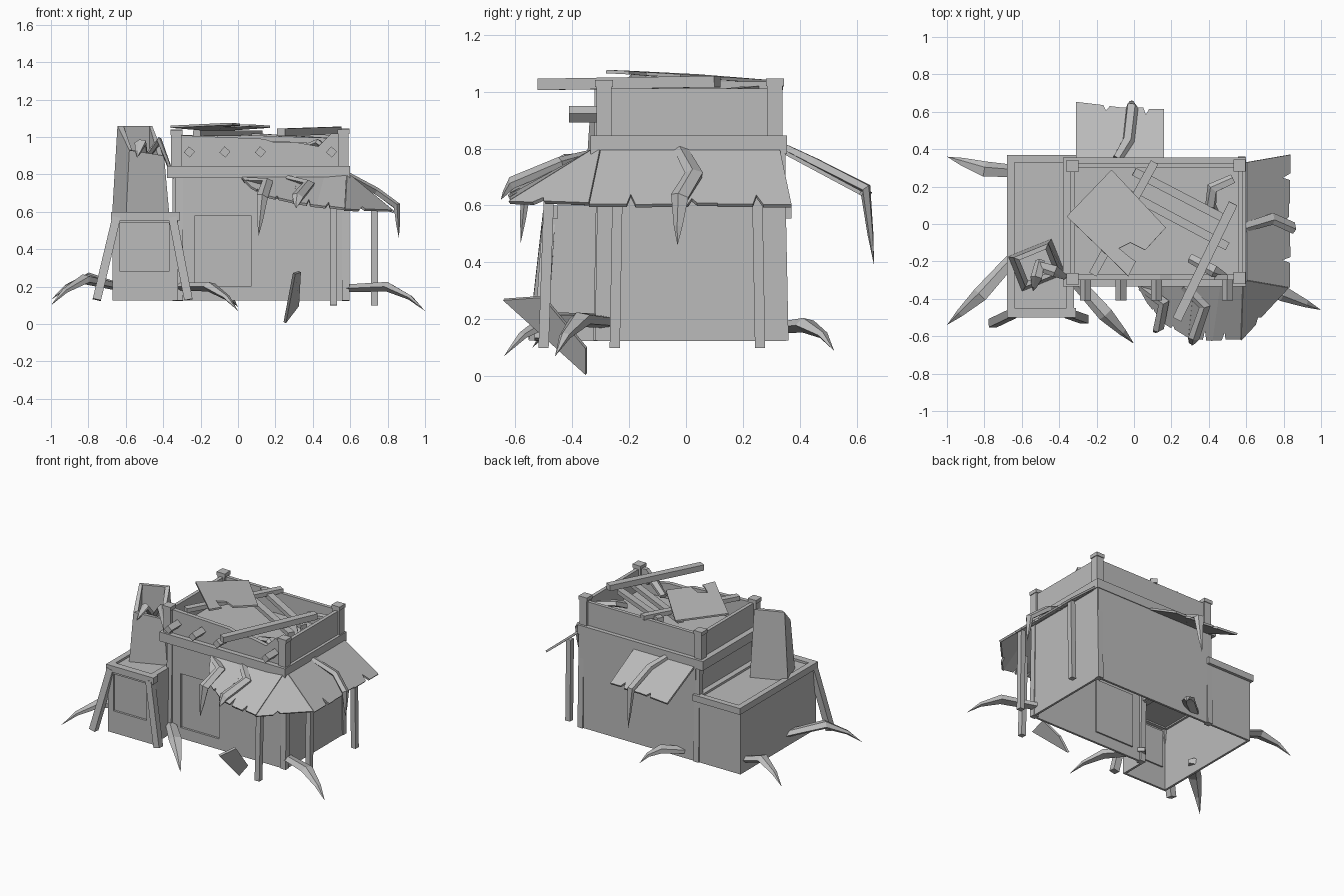
import bpy, bmesh, math, random
from mathutils import Vector, Matrix

random.seed(4)
cube = bpy.data.objects.get("Cube")
if cube:
    bpy.data.objects.remove(cube)

grey = bpy.data.materials.new("plain_grey")
grey.use_nodes = True
tone = (0.5, 0.5, 0.5, 1)
grey.diffuse_color = tone
grey.node_tree.nodes["Principled BSDF"].inputs["Base Color"].default_value = tone


def finish(name, bm):
    bmesh.ops.recalc_face_normals(bm, faces=bm.faces)
    mesh = bpy.data.meshes.new(name)
    bm.to_mesh(mesh)
    bm.free()
    mesh.materials.append(grey)
    ob = bpy.data.objects.new(name, mesh)
    bpy.context.collection.objects.link(ob)
    return ob


def box(name, x, y, z):
    """Box from three (low, high) extents."""
    bm = bmesh.new()
    bmesh.ops.create_cube(bm, size=1)
    for v in bm.verts:
        v.co = [(a + b) / 2 + c * (b - a) for (a, b), c in zip((x, y, z), v.co)]
    return finish(name, bm)


def beam(name, a, b, w, h):
    """Straight timber between two points, w wide and h high."""
    a, b = Vector(a), Vector(b)
    d = b - a
    ref = Vector((0, 1, 0)) if abs(d.z) > d.length * 0.7 else Vector((0, 0, 1))
    side = d.cross(ref).normalized()
    up = side.cross(d).normalized()
    bm = bmesh.new()
    ends = [[bm.verts.new(p + side * i * w / 2 + up * j * h / 2)
             for i, j in ((-1, -1), (1, -1), (1, 1), (-1, 1))] for p in (a, b)]
    for k in range(4):
        n = (k + 1) % 4
        bm.faces.new((ends[0][k], ends[0][n], ends[1][n], ends[1][k]))
    for e in ends:
        bm.faces.new(e)
    return finish(name, bm)


def sheet(name, outline, thick):
    """Thin board from a 3D outline."""
    bm = bmesh.new()
    bm.faces.new([bm.verts.new(p) for p in outline])
    ob = finish(name, bm)
    mod = ob.modifiers.new("thickness", "SOLIDIFY")
    mod.thickness, mod.offset = thick, 0
    return ob


def root(name, path, r, lift):
    """Angular root: thick at the bend, pointed at the tip."""
    pts = [Vector(p) for p in path]
    # an extra knuckle near the tip, raised on the spreading base roots
    pts.insert(-1, pts[-2].lerp(pts[-1], 0.6) + Vector((0, 0, lift)))
    last = len(pts) - 2
    radii = [r * 0.8] + [r] * (last - 1) + [r * 0.5]
    bm = bmesh.new()
    rings = []
    side = None
    for i, p in enumerate(pts[:-1]):
        d = (pts[i + 1] - pts[max(i - 1, 0)]).normalized()
        if side is None:
            side = d.cross(Vector((0, 0, 1)))
        side = (side - d * side.dot(d)).normalized()
        up = side.cross(d)
        rings.append([bm.verts.new(p + radii[i] * (side * math.cos(t) + up * 0.6 * math.sin(t)))
                      for t in [k * math.tau / 5 for k in range(5)]])
    tip = bm.verts.new(pts[-1])
    bm.faces.new(rings[0])
    for i, ring in enumerate(rings):
        for k in range(5):
            n = (k + 1) % 5
            if i < last:
                bm.faces.new((ring[k], ring[n], rings[i + 1][n], rings[i + 1][k]))
            else:
                bm.faces.new((ring[k], ring[n], tip))
    return finish(name, bm)


def awning(name, top, low, thick=0.014):
    """Row of sloping boards with a nick at each lower edge."""
    for i in range(len(top) - 1):
        a, b, c, d = [Vector(p) for p in (top[i], top[i + 1], low[i + 1], low[i])]
        m = d.lerp(c, random.uniform(0.3, 0.7))
        up = (a.lerp(b, 0.5) - m) * random.uniform(0.08, 0.2)
        w = (c - d) * 0.07
        drop = (c - b) * random.uniform(-0.04, 0.02)
        sheet(f"{name}_{i + 1}", [a, b, c + drop, m + w + drop, m + up, m - w, d], thick)


def framed_wall(name, x, z, hole_x, hole_z, y):
    box(name + "_left", (x[0], hole_x[0]), y, z)
    box(name + "_right", (hole_x[1], x[1]), y, z)
    box(name + "_under", hole_x, y, (z[0], hole_z[0]))
    box(name + "_over", hole_x, y, (hole_z[1], z[1]))


# Main lower storey, open underneath and into the annex
low_z = (0.125, 0.8)
framed_wall("front_wall", (-0.32, 0.59), low_z, (-0.23, 0.07), (0.2, 0.58), (-0.31, -0.295))
box("door_panel", (-0.23, 0.07), (-0.295, -0.285), (0.2, 0.58))
box("back_wall", (-0.32, 0.59), (0.335, 0.35), low_z)
box("side_wall_left", (0.575, 0.59), (-0.295, 0.335), low_z)
box("side_wall_right", (-0.32, -0.305), (-0.295, 0.335), (0.56, 0.8))
for i, (px, py) in enumerate([(-0.33, 0.34), (0.575, 0.34), (0.575, -0.3), (-0.315, -0.305)]):
    beam(f"lower_corner_post_{i + 1}", (px, py, 0.125), (px, py * 0.96, 0.79), 0.04, 0.04)

# Band and parapet storey
box("band_front", (-0.38, 0.6), (-0.335, -0.28), (0.78, 0.845))
box("band_back", (-0.38, 0.6), (0.3, 0.355), (0.78, 0.845))
box("band_left", (0.54, 0.6), (-0.28, 0.3), (0.78, 0.845))
box("band_right", (-0.38, -0.3), (-0.28, 0.3), (0.78, 0.845))
box("roof_floor", (-0.32, 0.57), (-0.3, 0.32), (0.835, 0.86))
box("parapet_back", (-0.33, 0.57), (0.3, 0.325), (0.84, 1.01))
box("parapet_left", (0.555, 0.58), (-0.28, 0.31), (0.84, 1.01))
box("parapet_right", (-0.34, -0.315), (-0.28, 0.31), (0.84, 1.01))
profile = [(-0.32, 0.84), (0.56, 0.84), (0.56, 1.02), (0.5, 1.02), (0.43, 0.95),
           (0.32, 0.97), (0.2, 0.97), (0.14, 0.99), (-0.32, 1.01)]
sheet("parapet_front", [(x, -0.285, z) for x, z in profile], 0.03)
for i, (px, py, t) in enumerate([(-0.33, 0.31, 1.04), (0.565, 0.312, 1.045),
                                 (0.565, -0.288, 1.04), (-0.33, -0.295, 1.035)]):
    box(f"upper_corner_post_{i + 1}", (px - 0.027, px + 0.027), (py - 0.027, py + 0.027), (0.82, t))
    box(f"post_cap_{i + 1}", (px - 0.032, px + 0.032), (py - 0.032, py + 0.032), (t - 0.025, t))
for i, x in enumerate((-0.26, -0.07, 0.12, 0.5)):
    peg = box(f"beam_end_{i + 1}", (-0.021, 0.021), (-0.41, -0.28), (-0.021, 0.021))
    peg.data.transform(Matrix.Translation((x, 0, 0.92)) @ Matrix.Rotation(math.radians(40), 4, 'Y'))

# Side annex, open underneath, with recessed panel and rimmed top
annex_z = (0.125, 0.565)
box("annex_outer_wall", (-0.67, -0.655), (-0.475, 0.335), annex_z)
box("annex_inner_wall", (-0.335, -0.32), (-0.475, -0.31), annex_z)
box("annex_back_wall", (-0.67, -0.32), (0.335, 0.35), annex_z)
framed_wall("annex_front", (-0.67, -0.32), annex_z, (-0.63, -0.37), (0.28, 0.54), (-0.49, -0.475))
box("annex_panel", (-0.63, -0.37), (-0.475, -0.465), (0.28, 0.54))
box("annex_top", (-0.67, -0.32), (-0.49, 0.36), (0.565, 0.585))
for nm, ex, ey in (("front", (-0.68, -0.31), (-0.5, -0.45)), ("back", (-0.68, -0.31), (0.33, 0.37)),
                   ("outer", (-0.68, -0.64), (-0.45, 0.33)), ("inner", (-0.36, -0.32), (-0.45, 0.33))):
    box("annex_rim_" + nm, ex, ey, (0.555, 0.6))
beam("annex_leg_outer", (-0.755, -0.53, 0.13), (-0.65, -0.48, 0.57), 0.045, 0.045)
beam("annex_leg_inner", (-0.265, -0.51, 0.13), (-0.35, -0.48, 0.57), 0.045, 0.045)

# Broken tapering chimney, hollow at the top
bm = bmesh.new()
turn = Matrix.Rotation(math.radians(22), 3, 'Z')
corners = [(-1, -1), (1, -1), (1, 1), (-1, 1)]


def chimney_ring(sx, sy, heights):
    return [bm.verts.new(turn @ Vector((i * sx, j * sy, 0)) + Vector((-0.52, -0.22, h)))
            for (i, j), h in zip(corners, heights)]


rims = (0.93, 0.9, 1.06, 1.06)
rings = [chimney_ring(0.125, 0.1, (0.58,) * 4), chimney_ring(0.1, 0.085, rims),
         chimney_ring(0.075, 0.06, rims), chimney_ring(0.08, 0.065, (0.72,) * 4)]
for lo, hi in zip(rings, rings[1:]):
    for k in range(4):
        bm.faces.new((lo[k], lo[(k + 1) % 4], hi[(k + 1) % 4], hi[k]))
bm.faces.new(rings[3])
bm.faces.new(rings[0])
finish("chimney", bm)

# Awnings: front, corner and side in one sweep, plus the back one
awning("awning",
       [(0.02, -0.33, 0.78), (0.16, -0.33, 0.78), (0.32, -0.33, 0.78), (0.46, -0.33, 0.78),
        (0.58, -0.33, 0.79), (0.6, -0.3, 0.79), (0.6, -0.1, 0.79), (0.6, 0.1, 0.79), (0.6, 0.33, 0.79)],
       [(0.07, -0.42, 0.73), (0.16, -0.53, 0.68), (0.29, -0.61, 0.65), (0.42, -0.62, 0.63),
        (0.57, -0.62, 0.61), (0.83, -0.34, 0.6), (0.83, -0.12, 0.6), (0.83, 0.11, 0.6), (0.83, 0.37, 0.6)])
awning("back_awning", [(-0.31, 0.34, 0.79), (-0.06, 0.34, 0.79), (0.16, 0.34, 0.79)],
       [(-0.31, 0.65, 0.64), (-0.06, 0.62, 0.64), (0.16, 0.62, 0.64)])
for i, (x, y, t) in enumerate([(0.51, -0.5, 0.67), (0.73, -0.25, 0.67), (0.73, 0.26, 0.67)]):
    beam(f"awning_post_{i + 1}", (x, y, 0.1), (x, y * 0.96, t), 0.036, 0.036)

# Boards thrown over the roof
sheet("roof_sheet", [(-0.36, 0.04, 1.055), (-0.12, 0.29, 1.035), (0.17, -0.02, 1.055), (0.06, -0.14, 1.062),
                     (-0.02, -0.1, 1.06), (-0.08, -0.13, 1.06), (-0.02, -0.18, 1.065), (0.01, -0.2, 1.066),
                     (-0.03, -0.28, 1.07), (-0.09, -0.22, 1.068)], 0.012)
beam("roof_plank_1", (-0.1, 0.2, 1.0), (0.5, -0.12, 0.98), 0.045, 0.03)
beam("roof_plank_2", (0.0, 0.28, 1.01), (0.5, 0.02, 0.98), 0.045, 0.03)
beam("roof_plank_3", (0.11, 0.33, 1.02), (-0.22, -0.27, 1.02), 0.045, 0.03)
beam("roof_plank_4", (0.53, 0.11, 1.035), (0.23, -0.51, 1.025), 0.05, 0.04)

# Fallen board in front
sheet("fallen_board", [(0.3, -0.64, 0.27), (0.33, -0.5, 0.28), (0.32, -0.35, 0.1), (0.25, -0.35, 0.008)], 0.015)

# Roots spreading from the base
base_roots = {
    "back_right": [(-0.64, 0.28, 0.2), (-0.8, 0.29, 0.25), (-1, 0.36, 0.13)],
    "front_right": [(-0.64, -0.18, 0.2), (-0.82, -0.38, 0.24), (-1, -0.54, 0.1)],
    "front": [(-0.33, -0.28, 0.2), (-0.15, -0.48, 0.2), (0, -0.64, 0.07)],
    "left": [(0.56, -0.27, 0.19), (0.8, -0.37, 0.2), (1, -0.46, 0.07)],
    "back": [(-0.22, 0.33, 0.17), (-0.1, 0.42, 0.18), (0.0, 0.52, 0.09)],
}
for name, path in base_roots.items():
    root("base_root_" + name, path, 0.045, 0.02)

# Roots creeping over the awnings, roof and chimney
upper_roots = {
    "awning_root_left": [(0.58, -0.02, 0.8), (0.74, 0.03, 0.71), (0.85, -0.02, 0.63), (0.86, -0.03, 0.46)],
    "awning_root_front_1": [(0.04, -0.33, 0.77), (0.16, -0.42, 0.76), (0.13, -0.56, 0.68), (0.11, -0.58, 0.47)],
    "awning_root_front_2": [(0.27, -0.33, 0.78), (0.38, -0.44, 0.75), (0.32, -0.61, 0.68), (0.31, -0.65, 0.62)],
    "awning_root_back": [(-0.09, 0.35, 0.8), (-0.03, 0.45, 0.75), (-0.01, 0.63, 0.66), (-0.01, 0.66, 0.39)],
    "roof_root_back": [(0.53, 0.24, 0.97), (0.42, 0.19, 0.98), (0.41, 0.1, 0.94), (0.47, 0.02, 0.87)],
    "roof_root_front": [(0.3, -0.18, 0.92), (0.43, -0.25, 0.97), (0.52, -0.29, 0.9)],
    "chimney_root_1": [(-0.52, -0.22, 0.85), (-0.42, -0.25, 0.98), (-0.34, -0.3, 0.77)],
    "chimney_root_2": [(-0.5, -0.2, 0.85), (-0.52, -0.29, 0.97), (-0.54, -0.36, 0.89)],
}
for name, path in upper_roots.items():
    root(name, path, 0.034, 0)
